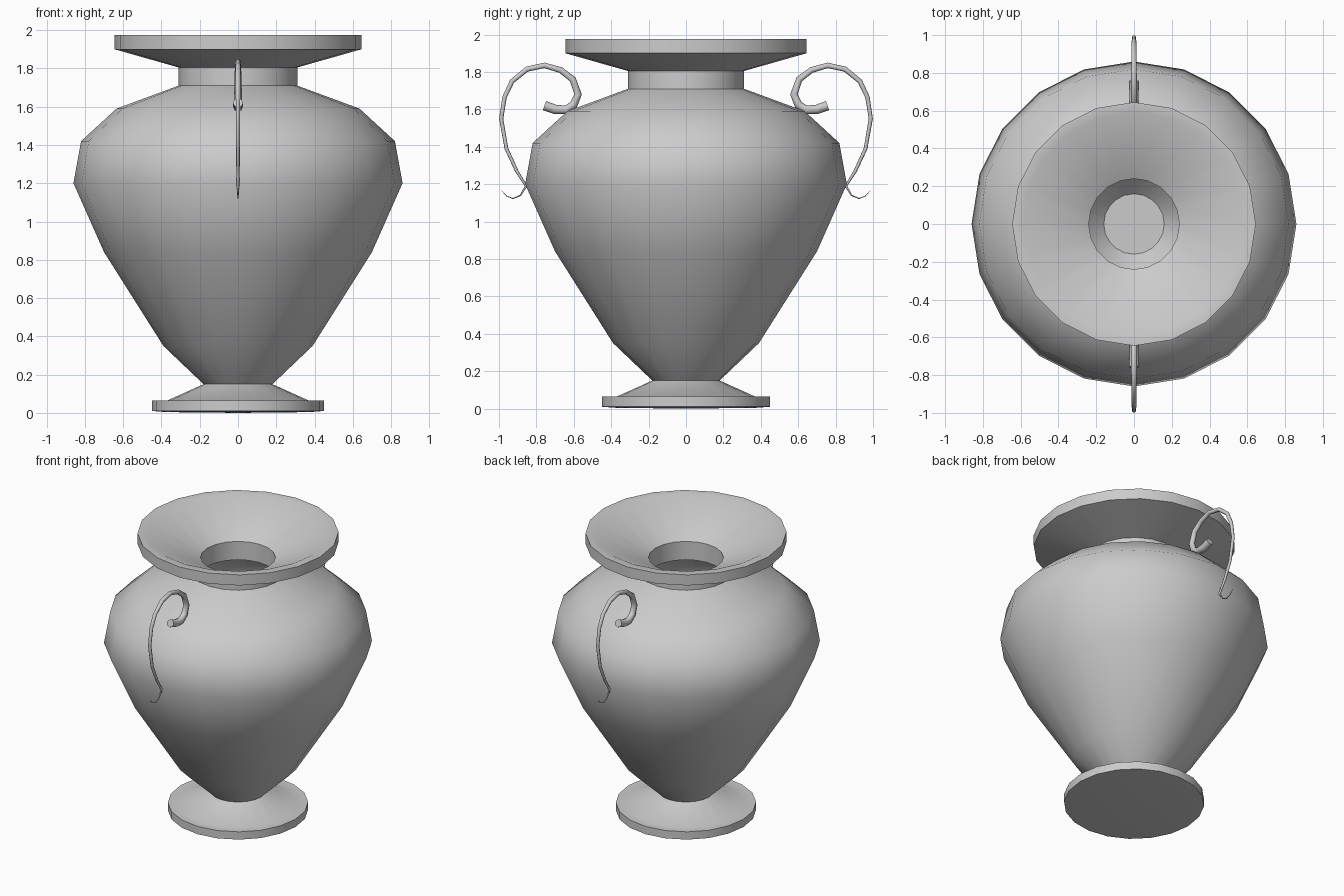
import bpy, bmesh, math

if "Cube" in bpy.data.objects:
    bpy.data.objects.remove(bpy.data.objects["Cube"])


def lathe(name, profile, sides=20):
    """Spin an (r, z) profile about the z axis."""
    bm = bmesh.new()
    vs = [bm.verts.new((r, 0, z)) for r, z in profile]
    edges = [bm.edges.new(p) for p in zip(vs, vs[1:])]
    bmesh.ops.spin(bm, geom=vs + edges, cent=(0, 0, 0), axis=(0, 0, 1),
                   angle=math.tau, steps=sides)
    bmesh.ops.remove_doubles(bm, verts=bm.verts[:], dist=0.0005)
    bmesh.ops.recalc_face_normals(bm, faces=bm.faces[:])
    mesh = bpy.data.meshes.new(name)
    bm.to_mesh(mesh)
    bm.free()
    ob = bpy.data.objects.new(name, mesh)
    bpy.context.collection.objects.link(ob)
    bpy.ops.object.select_all(action='DESELECT')
    ob.select_set(True)
    bpy.context.view_layer.objects.active = ob
    bpy.ops.object.shade_smooth_by_angle(angle=math.radians(45))
    return ob


# Vase: foot, body, neck and lip outside, then the hollow inside
outside = [(0, 0), (0.37, 0.004), (0.45, 0.01), (0.45, 0.065), (0.38, 0.06),
           (0.18, 0.15), (0.39, 0.35), (0.70, 0.84), (0.86, 1.20),
           (0.82, 1.42), (0.635, 1.59), (0.31, 1.71), (0.31, 1.805),
           (0.645, 1.90), (0.645, 1.975)]
inside = [(0.59, 1.975), (0.24, 1.80), (0.24, 1.67), (0.60, 1.535),
          (0.765, 1.39), (0.795, 1.21), (0.64, 0.87), (0.335, 0.385),
          (0.16, 0.21), (0, 0.21)]
lathe("vase", outside + inside)

# Scroll handles: tapered tubes, (y, z, radius)
scroll = [(0.757, 1.62, 0.026), (0.70, 1.60, 0.025), (0.64, 1.597, 0.024),
          (0.60, 1.625, 0.022), (0.577, 1.68, 0.02), (0.605, 1.76, 0.018),
          (0.67, 1.81, 0.016), (0.757, 1.835, 0.015), (0.85, 1.815, 0.014),
          (0.93, 1.75, 0.013), (0.97, 1.665, 0.012), (0.988, 1.55, 0.011),
          (0.96, 1.39, 0.01), (0.905, 1.27, 0.009), (0.855, 1.19, 0.007),
          (0.885, 1.14, 0.004), (0.925, 1.123, 0.003), (0.96, 1.137, 0.002),
          (0.985, 1.165, 0.001)]
for name, side in (("front_handle", -1), ("back_handle", 1)):
    cu = bpy.data.curves.new(name, 'CURVE')
    cu.dimensions = '3D'
    cu.bevel_depth = 1.0
    cu.bevel_resolution = 2
    cu.use_fill_caps = True
    sp = cu.splines.new('POLY')
    sp.points.add(len(scroll) - 1)
    for p, (y, z, r) in zip(sp.points, scroll):
        p.co = (0, side * y, z, 1)
        p.radius = r
    bpy.context.collection.objects.link(bpy.data.objects.new(name, cu))
